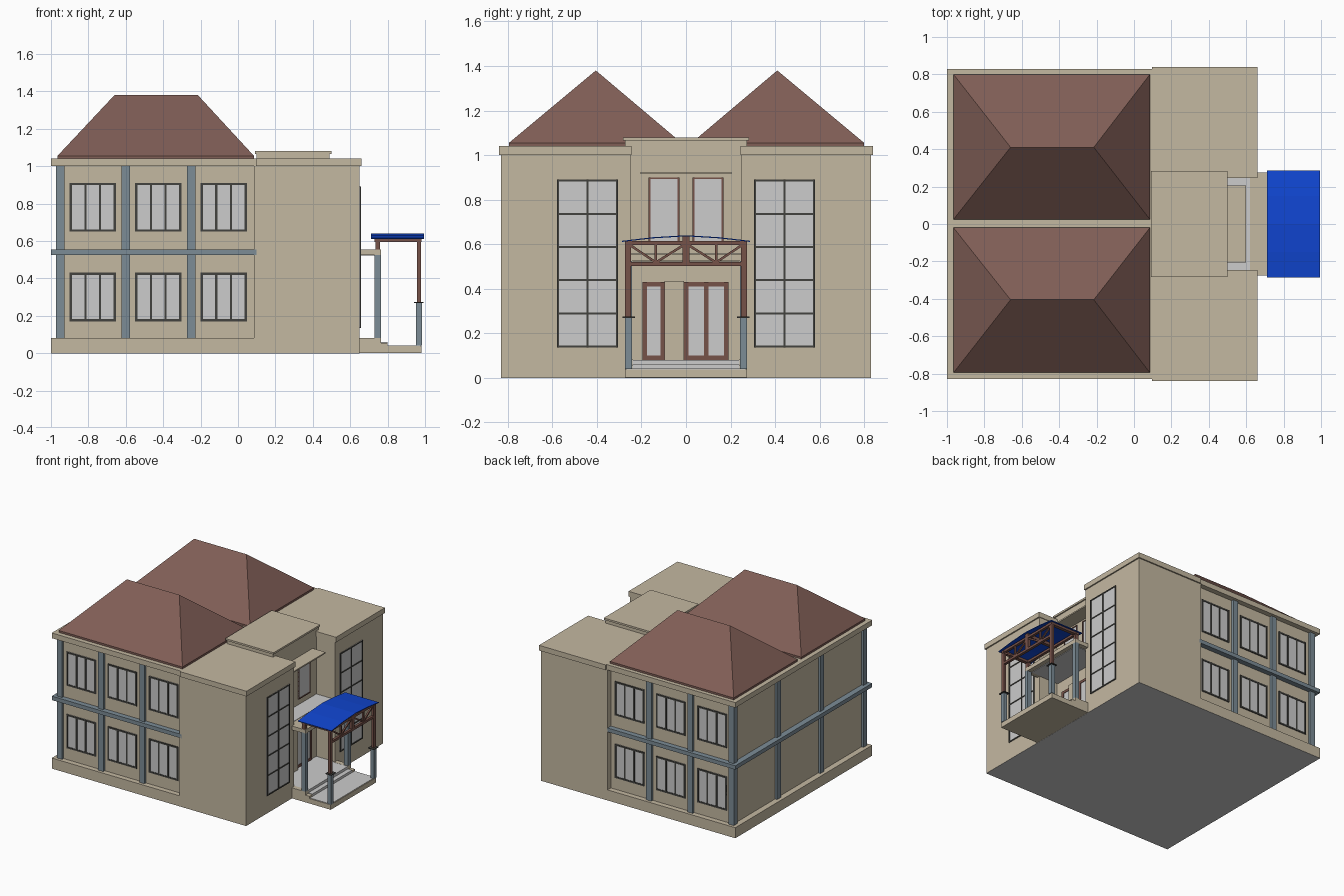
import bpy, bmesh, math
from mathutils import Vector

if "Cube" in bpy.data.objects:
    bpy.data.objects.remove(bpy.data.objects["Cube"])


def lin(c):
    c /= 255
    return c / 12.92 if c <= 0.04045 else ((c + 0.055) / 1.055) ** 2.4


def mat(name, r, g, b):
    m = bpy.data.materials.new(name)
    m.diffuse_color = (lin(r), lin(g), lin(b), 1)
    m.use_nodes = True
    m.node_tree.nodes["Principled BSDF"].inputs["Base Color"].default_value = m.diffuse_color
    return m


BEIGE = mat("beige_stucco", 196, 184, 161)
ROOF = mat("roof_brown", 128, 94, 86)
STEEL = mat("blue_grey_trim", 124, 140, 150)
GREY = mat("light_grey", 204, 204, 204)
DARK = mat("dark_frame", 66, 66, 62)
WOOD = mat("timber_brown", 118, 82, 73)
BLUE = mat("canopy_blue", 16, 70, 210)


def finish(name, bm, m):
    bmesh.ops.recalc_face_normals(bm, faces=bm.faces)
    me = bpy.data.meshes.new(name)
    bm.to_mesh(me)
    bm.free()
    ob = bpy.data.objects.new(name, me)
    me.materials.append(m)
    bpy.context.collection.objects.link(ob)
    return ob


def box(name, x, y, z, m):
    """Box from three (low, high) ranges."""
    bm = bmesh.new()
    bmesh.ops.create_cube(bm, size=1)
    for v in bm.verts:
        v.co = [lo + (c + 0.5) * (hi - lo) for c, (lo, hi) in zip(v.co, (x, y, z))]
    return finish(name, bm, m)


def side(s, a, b):
    """A y range mirrored to side s."""
    return (a, b) if s > 0 else (-b, -a)


def window(name, axis, d, wall, u, z, cols, rows, frame, bar, glass=GREY):
    """Thin glass plate with frame bars on a wall facing direction d along axis."""
    def plate(n, ur, zr, t, m):
        w = tuple(sorted((wall - d * 0.002, wall + d * t)))
        box(n, ur if axis == "y" else w, w if axis == "y" else ur, zr, m)
    plate(name + "_glass", u, z, 0.003, glass)
    for i in range(cols + 1):
        c = u[0] + bar / 2 + (u[1] - u[0] - bar) * i / cols
        plate(name + "_mullion", (c - bar / 2, c + bar / 2), z, 0.007, frame)
    for i in range(rows + 1):
        c = z[0] + bar / 2 + (z[1] - z[0] - bar) * i / rows
        plate(name + "_rail", u, (c - bar / 2, c + bar / 2), 0.0065, frame)


# Rear two-storey block
box("plinth", (-1, 0.09), (-0.83, 0.83), (0, 0.08), BEIGE)
box("rear_walls", (-0.955, 0.09), (-0.79, 0.79), (0.08, 1.0), BEIGE)
box("rear_cornice", (-1, 0.1), (-0.83, 0.83), (1.0, 1.04), BEIGE)
box("ground_slab", (-1, 0.65), (-0.83, 0.83), (-0.001, 0.0), GREY)
for s in (-1, 1):
    box("belt_course", (-1, 0.10), side(s, 0.78, 0.83), (0.525, 0.555), STEEL)
box("belt_course_end", (-1, -0.95), (-0.78, 0.78), (0.525, 0.555), STEEL)

# Pilasters and windows on both long sides
for s in (-1, 1):
    for k in range(3):
        x = -0.95 + 0.35 * k
        box("pilaster", (x - 0.022, x + 0.022), side(s, 0.765, 0.808), (0.08, 1.0), STEEL)
        for z in (0.17, 0.65):
            window("side_window", "y", s, s * 0.79, (x + 0.05, x + 0.297), (z, z + 0.26),
                   3, 1, DARK, 0.012)
    box("end_pilaster", (-0.973, -0.94), side(s, 0.24, 0.284), (0.08, 1.0), STEEL)

# Hip roofs
for s in (-1, 1):
    y0, y1, ym = (0.025, 0.80, 0.41) if s > 0 else (-0.795, -0.02, -0.405)
    bm = bmesh.new()
    base = [(-0.965, y0), (0.085, y0), (0.085, y1), (-0.965, y1)]
    lo = [bm.verts.new((x, y, 1.04)) for x, y in base]
    up = [bm.verts.new((x, y, 1.055)) for x, y in base]
    r0, r1 = bm.verts.new((-0.66, ym, 1.38)), bm.verts.new((-0.215, ym, 1.38))
    bm.faces.new(lo)
    for i in range(4):
        j = (i + 1) % 4
        bm.faces.new((lo[i], lo[j], up[j], up[i]))
    for f in ((up[0], up[1], r1, r0), (up[1], up[2], r1), (up[2], up[3], r0, r1), (up[3], up[0], r0)):
        bm.faces.new(f)
    finish("hip_roof", bm, ROOF)

# Front wings with tall stair windows
for s in (-1, 1):
    box("front_wing", (0.085, 0.65), side(s, 0.25, 0.83), (0, 1.0), BEIGE)
    box("wing_cornice", (0.095, 0.66), side(s, 0.245, 0.84), (1.0, 1.04), BEIGE)
    window("tall_window", "x", 1, 0.65, side(s, 0.305, 0.58), (0.135, 0.89), 2, 5, DARK, 0.009)

# Recessed centre bay
box("centre_wall", (0.09, 0.49), (-0.25, 0.25), (0, 1.04), BEIGE)
box("centre_parapet", (0.10, 0.49), (-0.275, 0.275), (1.03, 1.066), BEIGE)
box("centre_coping", (0.09, 0.5), (-0.283, 0.283), (1.066, 1.08), BEIGE)
box("window_hood", (0.48, 0.6), (-0.205, 0.205), (0.915, 0.925), BEIGE)
for s in (-1, 1):
    window("upper_window", "x", 1, 0.49, side(s, 0.03, 0.168), (0.6, 0.9), 1, 1, WOOD, 0.008)
window("door_sidelight", "x", 1, 0.49, (-0.195, -0.095), (0.08, 0.43), 1, 1, WOOD, 0.02)
window("entrance_door", "x", 1, 0.49, (-0.008, 0.19), (0.08, 0.43), 2, 1, WOOD, 0.02)
box("door_panel", (0.48, 0.515), (-0.097, -0.008), (0.08, 0.435), BEIGE)

# Balcony slab above the entrance
box("balcony_inner", (0.48, 0.65), (-0.25, 0.25), (0.525, 0.555), BEIGE)
box("balcony_outer", (0.65, 0.765), (-0.275, 0.275), (0.525, 0.555), BEIGE)
box("balcony_floor", (0.49, 0.62), (-0.25, 0.25), (0.554, 0.558), GREY)
box("balcony_ceiling", (0.49, 0.73), (-0.24, 0.24), (0.521, 0.526), GREY)

# Porch base, steps and cheeks
box("porch_base", (0.64, 0.98), (-0.275, 0.275), (0, 0.038), BEIGE)
box("porch_paving", (0.8, 0.975), (-0.27, 0.27), (0.037, 0.041), GREY)
box("lower_step", (0.64, 0.80), (-0.24, 0.24), (0.038, 0.06), GREY)
box("upper_step", (0.48, 0.765), (-0.24, 0.24), (0.0385, 0.08), GREY)
box("recess_floor", (0.48, 0.65), (-0.25, 0.25), (0, 0.079), GREY)

# Porch posts
for s in (-1, 1):
    box("step_cheek", (0.64, 0.765), side(s, 0.238, 0.275), (0.03, 0.081), BEIGE)
    box("step_cheek_low", (0.76, 0.80), side(s, 0.238, 0.275), (0.03, 0.055), BEIGE)
    box("rear_post", (0.73, 0.765), side(s, 0.243, 0.275), (0.08, 0.53), STEEL)
    box("rear_post_top", (0.735, 0.76), side(s, 0.247, 0.272), (0.55, 0.60), WOOD)
    box("front_post", (0.953, 0.983), side(s, 0.243, 0.275), (0.04, 0.27), STEEL)
    box("post_cap", (0.942, 0.992), side(s, 0.23, 0.286), (0.268, 0.274), DARK)
    box("front_post_timber", (0.958, 0.978), side(s, 0.248, 0.274), (0.27, 0.60), WOOD)
    box("side_beam", (0.73, 0.98), side(s, 0.248, 0.274), (0.595, 0.613), WOOD)


# Trusses under the canopy, front and rear
def strut(x, a, b, w=0.011):
    a, b = Vector((x, *a)), Vector((x, *b))
    d = b - a
    ob = box("truss_strut", (-0.006, 0.006), (-w / 2, w / 2), (0, d.length), WOOD)
    ob.location = a
    ob.rotation_euler.x = math.atan2(-d.y, d.z)


box("truss_top_beam", (0.958, 0.978), (-0.275, 0.275), (0.597, 0.615), WOOD)
box("truss_bottom_beam", (0.958, 0.978), (-0.26, 0.26), (0.502, 0.52), WOOD)
box("truss_king_post", (0.957, 0.979), (-0.015, 0.015), (0.502, 0.636), WOOD)
box("rear_truss_beam", (0.737, 0.757), (-0.275, 0.275), (0.597, 0.615), WOOD)
box("ridge_beam", (0.737, 0.979), (-0.012, 0.012), (0.612, 0.634), WOOD)
for s in (-1, 1):
    strut(0.968, (s * 0.135, 0.515), (s * 0.135, 0.60))
    strut(0.968, (s * 0.135, 0.518), (s * 0.25, 0.595))
    strut(0.968, (s * 0.135, 0.518), (s * 0.012, 0.595))

# Arched blue canopy
arc = [(-0.287, 0.615), (-0.15, 0.631), (0, 0.64), (0.15, 0.631), (0.287, 0.615)]
profile = arc + [(y, z - 0.005) for y, z in reversed(arc)]
bm = bmesh.new()
f = bm.faces.new([bm.verts.new((0.71, y, z)) for y, z in profile])
ext = bmesh.ops.extrude_face_region(bm, geom=[f], use_keep_orig=True)
for v in ext["geom"]:
    if isinstance(v, bmesh.types.BMVert):
        v.co.x = 0.995
finish("canopy", bm, BLUE)
